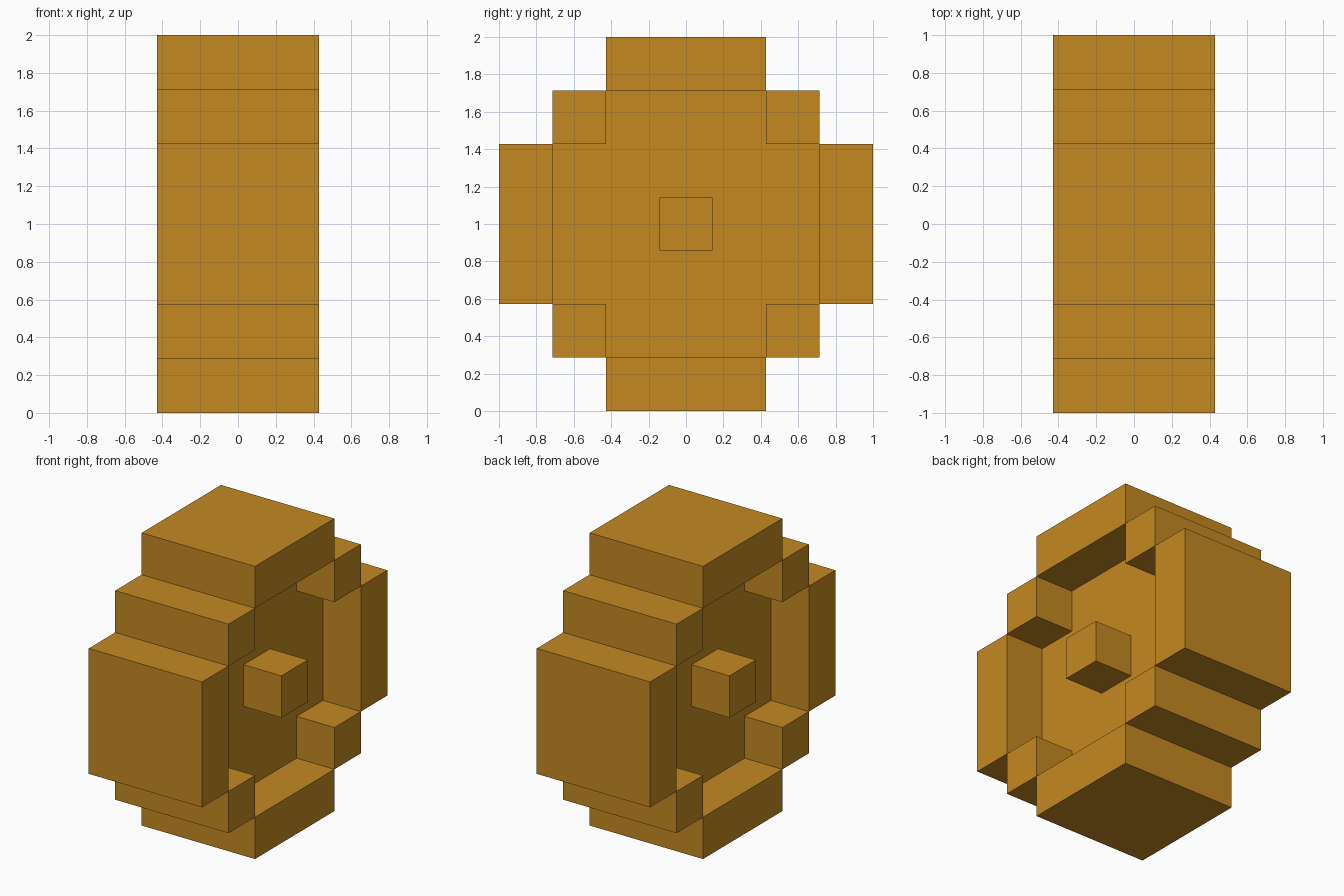
import bpy
import bmesh
from mathutils import Matrix, Vector

U = 2 / 7                       # one block
CENTRE = Vector((0, 0, 1))      # middle of the wheel

cube = bpy.data.objects.get("Cube")
if cube:
    bpy.data.objects.remove(cube, do_unlink=True)

# Single flat colour
ochre = bpy.data.materials.new("ochre")
ochre.use_nodes = True
colour = (0.55, 0.248, 0.016, 1)
ochre.diffuse_color = colour
shader = ochre.node_tree.nodes["Principled BSDF"]
shader.inputs["Base Color"].default_value = colour
shader.inputs["Roughness"].default_value = 0.9


def add_part(name, bm):
    bmesh.ops.recalc_face_normals(bm, faces=bm.faces)
    mesh = bpy.data.meshes.new(name)
    bm.to_mesh(mesh)
    bm.free()
    mesh.materials.append(ochre)
    obj = bpy.data.objects.new(name, mesh)
    bpy.context.collection.objects.link(obj)
    return obj


def block(name, y, z, size):
    """Box with centre (y, z) from the axle and size, both in blocks."""
    bm = bmesh.new()
    bmesh.ops.create_cube(bm, size=1)
    bmesh.ops.scale(bm, vec=Vector(size) * U, verts=bm.verts)
    bmesh.ops.translate(bm, vec=CENTRE + Vector((0, y, z)) * U, verts=bm.verts)
    return add_part(name, bm)


# Tread blocks on the four sides
for side, s in (("front", -1), ("back", 1)):
    block(f"{side}_tread", 3 * s, 0, (3, 1, 3))
for side, s in (("bottom", -1), ("top", 1)):
    block(f"{side}_tread", 0, 3 * s, (3, 3, 1))

# Stepped corner blocks joining the treads
for y_name, y in (("front", -2), ("back", 2)):
    for z_name, z in (("bottom", -2), ("top", 2)):
        block(f"{z_name}_{y_name}_corner", y, z, (3, 1, 1))

# Recessed cross-shaped disc: one quarter outline turned four times
bm = bmesh.new()
outline = []
for turn in range(4):
    spin = Matrix.Rotation(turn * 1.5707963, 3, "X")
    for y, z in ((2.5, 1.5), (1.5, 1.5), (1.5, 2.5)):
        outline.append(bm.verts.new(CENTRE + spin @ Vector((-0.5, y, z)) * U))
face = bm.faces.new(outline)
result = bmesh.ops.extrude_face_region(bm, geom=[face])
moved = [v for v in result["geom"] if isinstance(v, bmesh.types.BMVert)]
bmesh.ops.translate(bm, vec=(U, 0, 0), verts=moved)
add_part("wheel_disc", bm)

# Hub caps standing out on both faces
for side, s in (("right", -1), ("left", 1)):
    hub = block(f"{side}_hub", 0, 0, (1, 1, 1))
    hub.location.x = s * U
